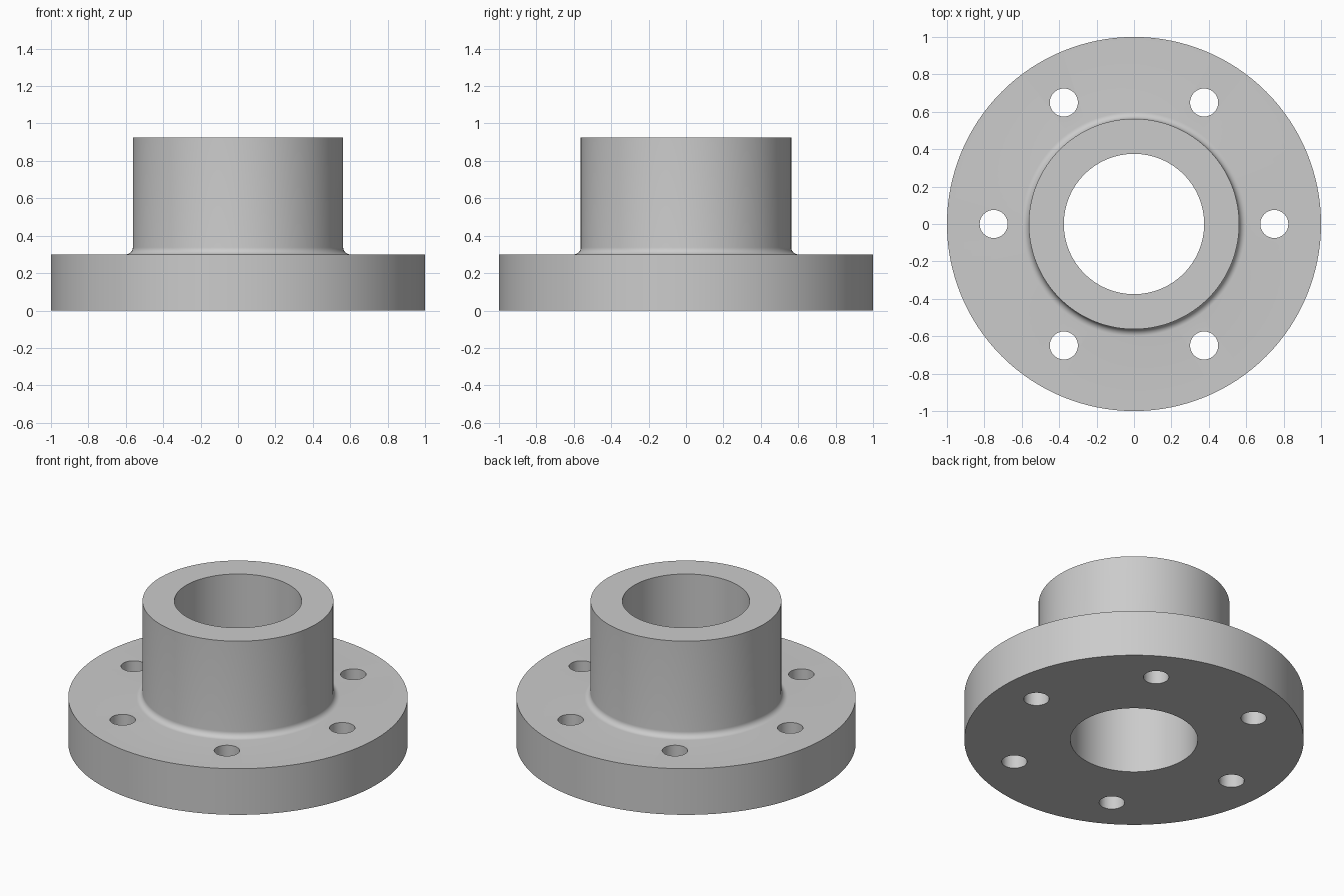
import bpy
from math import cos, sin, pi, radians

if "Cube" in bpy.data.objects:
    bpy.data.objects.remove(bpy.data.objects["Cube"], do_unlink=True)

FLANGE_R, FLANGE_H = 1.0, 0.3
HUB_R, HUB_TOP, BORE_R = 0.5625, 0.925, 0.375
FILLET = 0.0375
BOLT_CIRCLE, BOLT_R, BOLTS = 0.75, 0.075, 6
SEGMENTS = 128

steel = bpy.data.materials.new("plain grey steel")
steel.use_nodes = True
grey = (0.6, 0.6, 0.6, 1)
steel.diffuse_color = grey
steel.node_tree.nodes["Principled BSDF"].inputs["Base Color"].default_value = grey


def lathe(name, profile):
    """Revolve a closed (radius, height) profile around z."""
    n = len(profile)
    verts, faces = [], []
    for i in range(SEGMENTS):
        a = 2 * pi * i / SEGMENTS
        verts += [(r * cos(a), r * sin(a), z) for r, z in profile]
        j = (i + 1) % SEGMENTS
        for k in range(n):
            m = (k + 1) % n
            faces.append((i * n + k, j * n + k, j * n + m, i * n + m))
    mesh = bpy.data.meshes.new(name)
    mesh.from_pydata(verts, [], faces)
    mesh.materials.append(steel)
    obj = bpy.data.objects.new(name, mesh)
    bpy.context.collection.objects.link(obj)
    return obj


# Flange and hub in one turned section, with a concave fillet between them
fillet = [(HUB_R + FILLET * (1 - sin(t)), FLANGE_H + FILLET * (1 - cos(t)))
          for t in (pi / 2 * i / 8 for i in range(9))]
body = lathe("hub_flange", [(BORE_R, 0), (FLANGE_R, 0), (FLANGE_R, FLANGE_H)]
             + fillet + [(HUB_R, HUB_TOP), (BORE_R, HUB_TOP)])

# Ring of bolt holes drilled through the flange
for i in range(BOLTS):
    a = 2 * pi * i / BOLTS
    bpy.ops.mesh.primitive_cylinder_add(
        vertices=48, radius=BOLT_R, depth=1,
        location=(BOLT_CIRCLE * cos(a), BOLT_CIRCLE * sin(a), FLANGE_H / 2))
    drill = bpy.context.object
    drill.name = f"bolt_hole_cutter_{i + 1}"
    drill.data.materials.append(steel)
    drill.hide_render = True
    cut = body.modifiers.new("bolt hole", 'BOOLEAN')
    cut.operation = 'DIFFERENCE'
    cut.solver = 'EXACT'
    cut.object = drill
    bpy.ops.object.select_all(action='DESELECT')
    body.select_set(True)
    bpy.context.view_layer.objects.active = body
    bpy.ops.object.modifier_apply(modifier=cut.name)
    bpy.data.objects.remove(drill, do_unlink=True)

# Smooth walls, crisp rims
bpy.ops.object.shade_smooth_by_angle(angle=radians(30))
